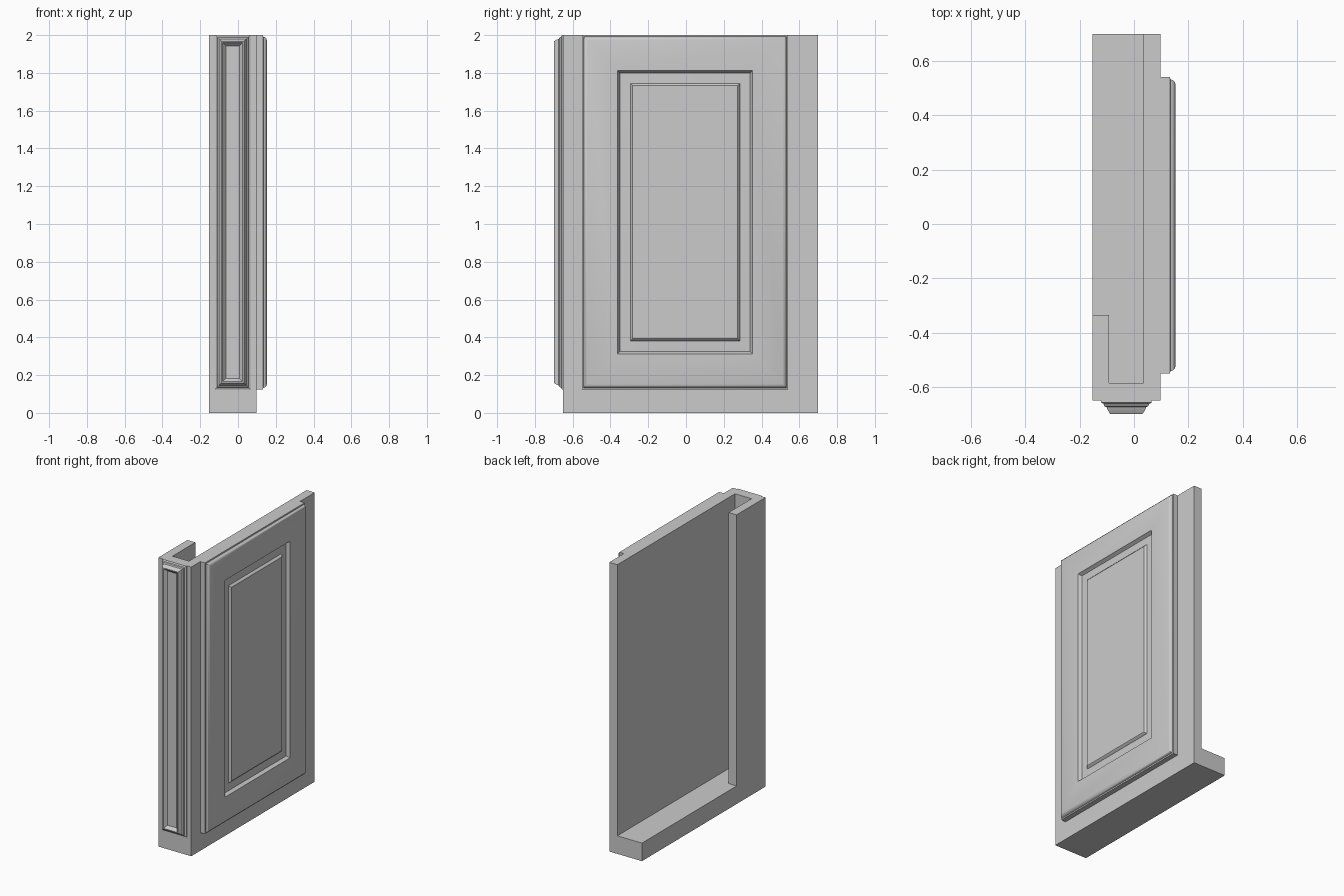
import bpy, bmesh

if "Cube" in bpy.data.objects:
    bpy.data.objects.remove(bpy.data.objects["Cube"])


def finish(bm, name):
    bmesh.ops.recalc_face_normals(bm, faces=bm.faces)
    mesh = bpy.data.meshes.new(name)
    bm.to_mesh(mesh)
    bm.free()
    obj = bpy.data.objects.new(name, mesh)
    bpy.context.collection.objects.link(obj)
    return obj


def prism(name, outline, z0, z1):
    """Extrude a plan outline from z0 to z1."""
    bm = bmesh.new()
    face = bm.faces.new([bm.verts.new((x, y, z0)) for x, y in outline])
    new = bmesh.ops.extrude_face_region(bm, geom=[face])["geom"]
    bmesh.ops.translate(bm, vec=(0, 0, z1 - z0),
                        verts=[g for g in new if isinstance(g, bmesh.types.BMVert)])
    return finish(bm, name)


def moulded_panel(name, u0, u1, z0, z1, profile, place):
    """Loft nested rectangles; profile is (inset, height) from edge to centre."""
    bm = bmesh.new()
    rings = []
    for i, h in profile:
        corners = [(u0 + i, z0 + i), (u1 - i, z0 + i), (u1 - i, z1 - i), (u0 + i, z1 - i)]
        rings.append([bm.verts.new(place(u, z, h)) for u, z in corners])
    for a, b in zip(rings, rings[1:]):
        for k in range(4):
            n = (k + 1) % 4
            bm.faces.new((a[k], a[n], b[n], b[k]))
    bm.faces.new(rings[0])
    bm.faces.new(rings[-1])
    obj = finish(bm, name)
    bpy.ops.object.select_all(action='DESELECT')
    bpy.context.view_layer.objects.active = obj
    obj.select_set(True)
    bpy.ops.object.shade_smooth_by_angle(angle=0.5)
    return obj


X0, X1, Y0, Y1, FLOOR = -0.153, 0.097, -0.65, 0.70, 0.125

# Carcass: solid block with the open interior cut out above the plinth
carcass = prism("carcass", [(X0, Y0), (X1, Y0), (X1, Y1), (X0, Y1)], 0, 2)
cutter = prism("interior_cutter", [(-0.092, -0.585), (0.035, -0.585), (0.035, 1), (-0.4, 1),
                                   (-0.4, -0.335), (-0.092, -0.335)], FLOOR, 2.2)
cutter.hide_render = True
cut = carcass.modifiers.new("interior", 'BOOLEAN')
cut.operation, cut.object, cut.solver = 'DIFFERENCE', cutter, 'EXACT'
bpy.context.view_layer.objects.active = carcass
bpy.ops.object.modifier_apply(modifier=cut.name)
bpy.data.objects.remove(cutter)

# Side door: stepped edge, flat frame, groove and raised centre field
door_profile = [(0, 0), (0, 0.035), (0.008, 0.037), (0.011, 0.046), (0.018, 0.053), (0.028, 0.056),
                (0.188, 0.056), (0.192, 0.048), (0.2, 0.034), (0.255, 0.036),
                (0.258, 0.041), (0.268, 0.05)]
moulded_panel("side_door", -0.55, 0.54, FLOOR, 2, door_profile,
              lambda u, z, h: (X1 + h, u, z))

# Front pilaster: stepped outer moulding around a sunken centre strip
pilaster_profile = [(0, 0), (0, 0.007), (0.009, 0.012), (0.012, 0.02), (0.02, 0.024),
                    (0.024, 0.034), (0.034, 0.05), (0.04, 0.05), (0.044, 0.044), (0.058, 0.03)]
moulded_panel("front_pilaster", -0.121, 0.065, FLOOR, 2, pilaster_profile,
              lambda u, z, h: (u, Y0 - h, z))
